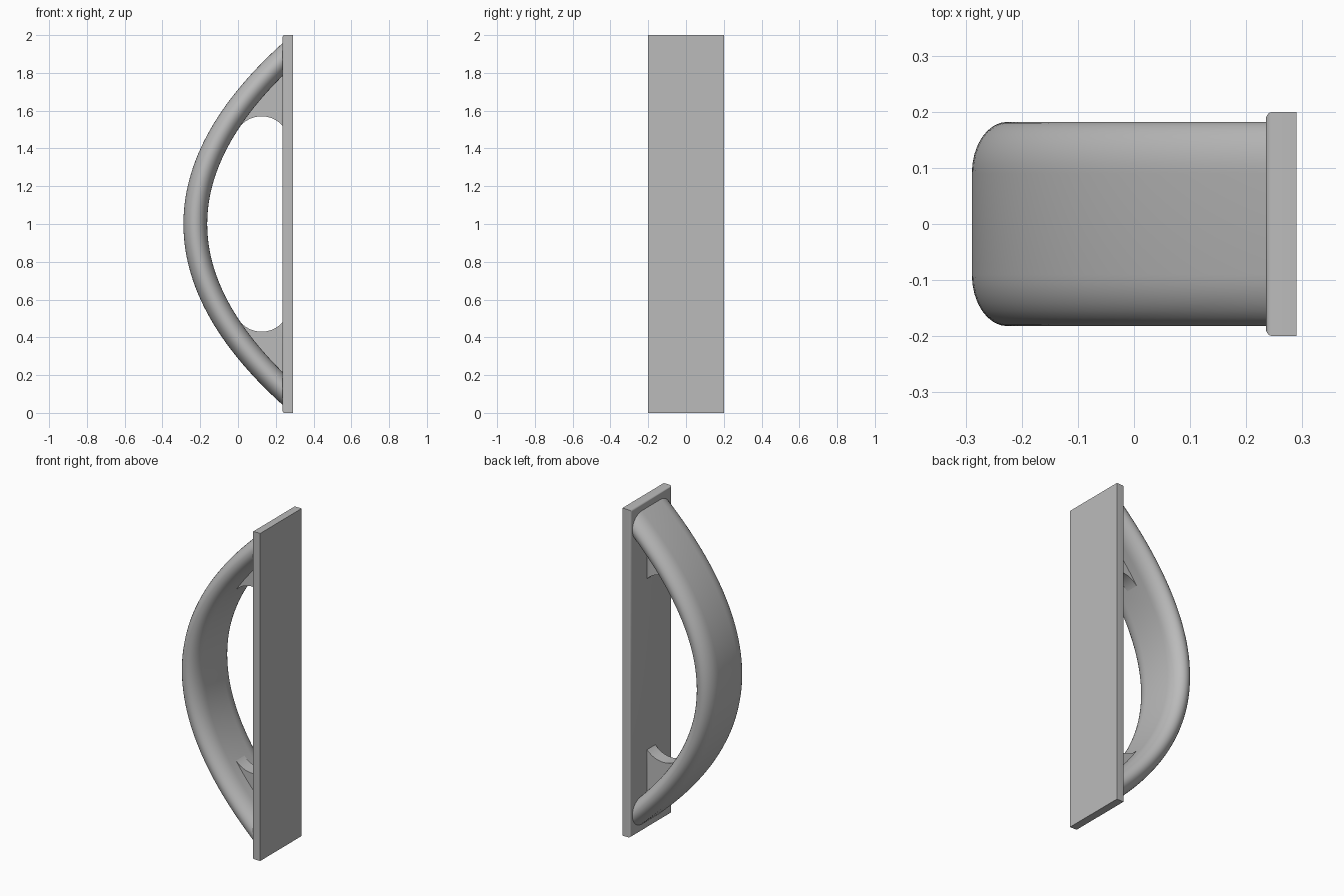
import bpy, bmesh, math
from mathutils import Vector

cube = bpy.data.objects.get("Cube")
if cube:
    bpy.data.objects.remove(cube, do_unlink=True)

grey = bpy.data.materials.new("satin grey")
grey.use_nodes = True
color = (0.5, 0.5, 0.5, 1)
grey.diffuse_color = color
grey.node_tree.nodes["Principled BSDF"].inputs["Base Color"].default_value = color


def finish(bm, name):
    bmesh.ops.recalc_face_normals(bm, faces=bm.faces[:])
    mesh = bpy.data.meshes.new(name)
    bm.to_mesh(mesh)
    bm.free()
    mesh.materials.append(grey)
    obj = bpy.data.objects.new(name, mesh)
    bpy.context.collection.objects.link(obj)
    bpy.ops.object.select_all(action="DESELECT")
    obj.select_set(True)
    bpy.context.view_layer.objects.active = obj
    bpy.ops.object.shade_smooth_by_angle(angle=math.radians(35))
    return obj


PLATE_X, BACK_X, MID_Z = 0.235, 0.29, 1.0
APEX_X, CURVE = -0.226, 0.608          # centre line of the bow is a parabola

# Backplate with softened edges around its grip side
bm = bmesh.new()
bmesh.ops.create_cube(bm, size=1)
for v in bm.verts:
    v.co = ((PLATE_X + BACK_X) / 2 + v.co.x * (BACK_X - PLATE_X), v.co.y * 0.4, MID_Z + v.co.z * 2)
rim = [e for e in bm.edges if all(v.co.x < PLATE_X + 0.01 for v in e.verts)]
bmesh.ops.bevel(bm, geom=rim, offset=0.013, segments=4, profile=0.5, affect="EDGES")
finish(bm, "backplate")

# Bowed grip: flat oval section swept along the parabola
HALF_T, ROUND_Y, FLAT_Y = 0.063, 0.092, 0.09
section = []
for side in (1, -1):
    for i in range(17):
        a = math.pi * i / 16
        section.append((side * HALF_T * math.cos(a), side * (FLAT_Y + ROUND_Y * math.sin(a))))

bm = bmesh.new()
rings = []
STATIONS = 64
for i in range(STATIONS + 1):
    dz = -1 + 2 * i / STATIONS
    normal = Vector((1, 0, -2 * CURVE * dz)).normalized()
    centre = Vector((APEX_X + CURVE * dz * dz, 0, MID_Z + dz))
    rings.append([bm.verts.new(centre + normal * t + Vector((0, y, 0))) for t, y in section])
for r0, r1 in zip(rings, rings[1:]):
    for k in range(len(section)):
        n = (k + 1) % len(section)
        bm.faces.new((r0[k], r0[n], r1[n], r1[k]))
# Trim the ends inside the backplate
cut = bmesh.ops.bisect_plane(bm, geom=bm.verts[:] + bm.edges[:] + bm.faces[:],
                             plane_co=(0.26, 0, 0), plane_no=(1, 0, 0), clear_outer=True)
bmesh.ops.holes_fill(bm, edges=[e for e in bm.edges if e.is_boundary], sides=0)
finish(bm, "bowed_grip")

# Gusset webs with a rounded concave edge, at the top and bottom
ARC_X, ARC_Z, ARC_R, HALF_W = 0.125, 0.42, 0.15, 0.04


def gusset(name, up):
    steps = 20
    xs = [-0.01 + 0.26 * i / steps for i in range(steps + 1)]
    arc = [(x, ARC_Z + math.sqrt(ARC_R ** 2 - (x - ARC_X) ** 2)) for x in xs]
    bow = [(x, math.sqrt((x - APEX_X) / CURVE)) for x in reversed(xs)]
    bm = bmesh.new()
    sides = [[bm.verts.new((x, y, MID_Z + up * z)) for x, z in arc + bow] for y in (-HALF_W, HALF_W)]
    bm.faces.new(sides[0])
    bm.faces.new(sides[1][::-1])
    for k in range(len(sides[0])):
        n = (k + 1) % len(sides[0])
        bm.faces.new((sides[0][k], sides[1][k], sides[1][n], sides[0][n]))
    edge = [bm.edges.get((s[k], s[k + 1])) for s in sides for k in range(steps)]
    bmesh.ops.bevel(bm, geom=edge, offset=0.014, segments=4, profile=0.5, affect="EDGES")
    finish(bm, name)


gusset("upper_gusset", 1)
gusset("lower_gusset", -1)
